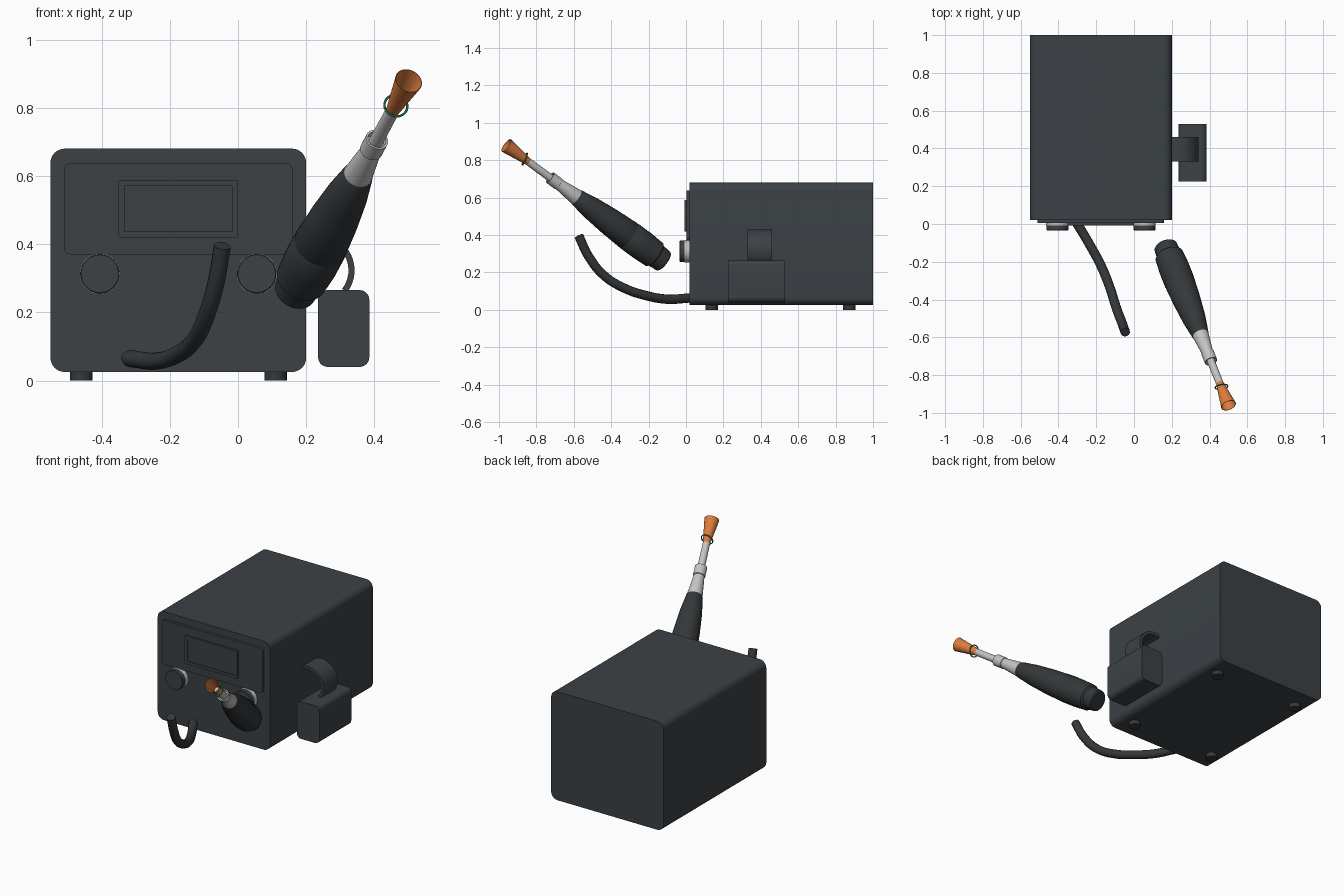
import bpy, bmesh, math
from mathutils import Vector, Matrix

if "Cube" in bpy.data.objects:
    bpy.data.objects.remove(bpy.data.objects["Cube"])


def material(name, rgb):
    m = bpy.data.materials.new(name)
    m.diffuse_color = (*rgb, 1)
    m.use_nodes = True
    m.node_tree.nodes["Principled BSDF"].inputs["Base Color"].default_value = m.diffuse_color
    return m


CASE = material("charcoal case", (0.045, 0.053, 0.060))
RUBBER = material("black rubber", (0.035, 0.039, 0.042))
METAL = material("light metal", (0.55, 0.55, 0.55))
COPPER = material("orange copper", (0.72, 0.20, 0.05))
GREEN = material("green wire", (0.03, 0.36, 0.14))


def finish(bm, name, mat, angle=35):
    bmesh.ops.recalc_face_normals(bm, faces=bm.faces)
    me = bpy.data.meshes.new(name)
    bm.to_mesh(me)
    bm.free()
    me.materials.append(mat)
    me.shade_smooth()
    me.set_sharp_from_angle(angle=math.radians(angle))
    ob = bpy.data.objects.new(name, me)
    bpy.context.collection.objects.link(ob)
    return ob


def slab(name, x0, x1, z0, z1, y0, y1, r, mat, inset=None):
    """Rounded rectangle in xz, extruded from y0 to y1; optional inset front (width, depth)."""
    bm = bmesh.new()
    pts = []
    for cx, cz, a0 in ((x1 - r, z1 - r, 0), (x0 + r, z1 - r, 90),
                       (x0 + r, z0 + r, 180), (x1 - r, z0 + r, 270)):
        for i in range(9):
            a = math.radians(a0 + i * 90 / 8)
            pts.append((cx + r * math.cos(a), y0, cz + r * math.sin(a)))
    front = bm.faces.new([bm.verts.new(p) for p in pts])
    ext = bmesh.ops.extrude_face_region(bm, geom=[front], use_keep_orig=True)
    moved = [v for v in ext["geom"] if isinstance(v, bmesh.types.BMVert)]
    bmesh.ops.translate(bm, verts=moved, vec=(0, y1 - y0, 0))
    bmesh.ops.recalc_face_normals(bm, faces=bm.faces)
    if inset:
        bmesh.ops.inset_region(bm, faces=[front], thickness=inset[0])
        bmesh.ops.inset_region(bm, faces=[front], thickness=0.001, depth=-inset[1])
    return finish(bm, name, mat)


def lathe(name, profile, origin, axis, mat, sides=32, closed=False):
    """Revolve (radius, distance) pairs about an axis; ends are capped unless closed."""
    bm = bmesh.new()
    rings = []
    for r, s in profile:
        rings.append([bm.verts.new((r * math.cos(2 * math.pi * i / sides),
                                    r * math.sin(2 * math.pi * i / sides), s))
                      for i in range(sides)])
    pairs = list(zip(rings, rings[1:]))
    if closed:
        pairs.append((rings[-1], rings[0]))
    for a, b in pairs:
        for i in range(sides):
            j = (i + 1) % sides
            bm.faces.new((a[i], a[j], b[j], b[i]))
    if not closed:
        bm.faces.new(rings[0])
        bm.faces.new(rings[-1])
    rot = Vector(axis).to_track_quat('Z', 'Y').to_matrix().to_4x4()
    bm.transform(Matrix.Translation(origin) @ rot)
    return finish(bm, name, mat)


# Main case, front panel and display
slab("case", -0.55, 0.20, 0.025, 0.68, 0.02, 1.0, 0.042, CASE)
slab("front_panel", -0.51, 0.16, 0.37, 0.638, 0.004, 0.03, 0.02, CASE)
slab("display", -0.35, 0.0, 0.42, 0.588, -0.008, 0.02, 0.003, CASE, inset=(0.017, 0.005))

# Control knobs with metal collars
for i, x in enumerate((-0.405, 0.055)):
    lathe(f"knob_collar_{i}", [(0.060, 0), (0.060, 0.03)], (x, 0.022, 0.313), (0, -1, 0), METAL, 48)
    lathe(f"knob_{i}", [(0.058, 0), (0.058, 0.024), (0.055, 0.027)],
          (x, -0.007, 0.313), (0, -1, 0), CASE, 48)

# Feet
for i, x in enumerate((-0.46, 0.11)):
    for j, y in enumerate((0.137, 0.873)):
        lathe(f"foot_{i}{j}", [(0.033, 0), (0.033, 0.03)], (x, y, 0), (0, 0, 1), RUBBER, 24)

# Side holder box and the curved strap that carries it
slab("holder_box", 0.235, 0.385, 0.04, 0.265, 0.225, 0.53, 0.028, CASE)
bm = bmesh.new()
section = []
for i in range(29):
    a = math.radians(-38 + i * 8)
    section.append([bm.verts.new((0.236 + r * math.cos(a), y, 0.323 + r * math.sin(a)))
                    for r, y in ((0.106, 0.33), (0.106, 0.46), (0.088, 0.46), (0.088, 0.33))])
for a, b in zip(section, section[1:]):
    for k in range(4):
        n = (k + 1) % 4
        bm.faces.new((a[k], a[n], b[n], b[k]))
bm.faces.new(section[0])
bm.faces.new(section[-1])
finish(bm, "holder_strap", CASE)

# Handpiece: sleeve, ferrule with tube, flared tip
BUTT = Vector((0.166, -0.117, 0.258))
AXIS = (Vector((0.505, -0.972, 0.887)) - BUTT).normalized()
lathe("handle_sleeve",
      [(0.056, 0), (0.062, 0.006), (0.066, 0.06), (0.076, 0.068), (0.081, 0.15),
       (0.081, 0.245), (0.079, 0.248), (0.079, 0.252), (0.080, 0.255), (0.073, 0.38),
       (0.062, 0.50), (0.046, 0.605), (0.042, 0.612)], BUTT, AXIS, RUBBER)
lathe("ferrule_and_tube",
      [(0.043, 0.60), (0.042, 0.625), (0.030, 0.735), (0.034, 0.737), (0.034, 0.795),
       (0.028, 0.795), (0.027, 0.775), (0.021, 0.775), (0.020, 0.95)], BUTT, AXIS, METAL)
lathe("flared_tip",
      [(0.017, 0.925), (0.041, 1.100), (0.039, 1.100), (0.014, 0.935)],
      BUTT, AXIS, COPPER, closed=True)

# Wire loop around the tip
loop = [(0.034 + 0.0035 * math.cos(k * math.pi / 4), 0.0035 * math.sin(k * math.pi / 4))
        for k in range(8)]
lathe("wire_loop", loop, (0.463, -0.862, 0.806), (0.15, -0.92, 0.36), GREEN, closed=True)

# Cable leaving the front of the case
path = [(-0.325, 0.04, 0.066), (-0.30, 0.0, 0.062), (-0.24, -0.10, 0.057), (-0.175, -0.22, 0.078),
        (-0.13, -0.33, 0.116), (-0.095, -0.44, 0.185), (-0.065, -0.52, 0.285), (-0.046, -0.573, 0.395)]
cu = bpy.data.curves.new("cable", 'CURVE')
cu.dimensions = '3D'
cu.bevel_depth = 0.025
cu.bevel_resolution = 4
cu.use_fill_caps = True
cu.resolution_u = 6
sp = cu.splines.new('BEZIER')
sp.bezier_points.add(len(path) - 1)
for bp, p in zip(sp.bezier_points, path):
    bp.co = p
    bp.handle_left_type = bp.handle_right_type = 'AUTO'
cu.materials.append(RUBBER)
bpy.context.collection.objects.link(bpy.data.objects.new("cable", cu))
